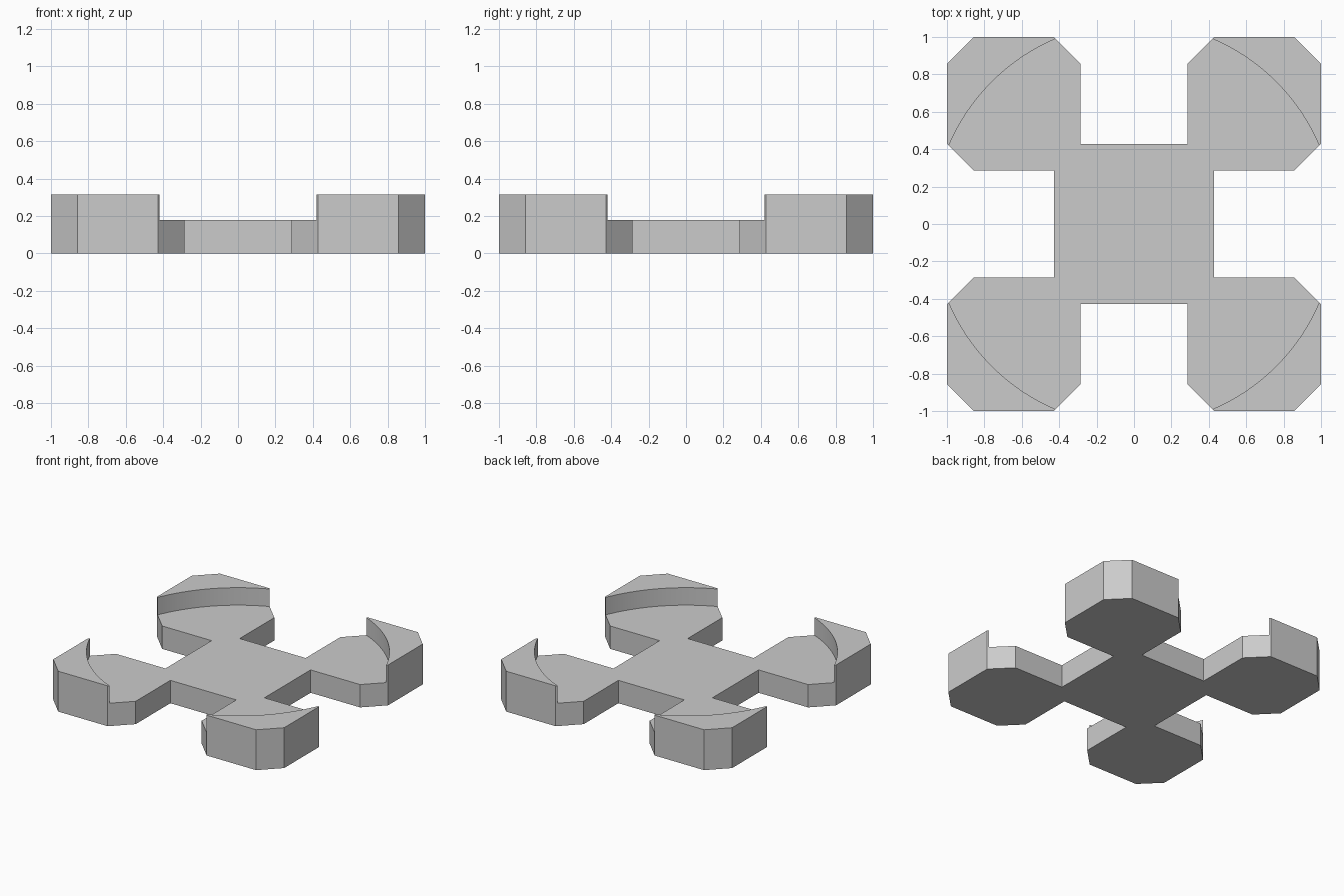
import bpy
import bmesh
from math import pi
from mathutils import Matrix, Vector

if "Cube" in bpy.data.objects:
    bpy.data.objects.remove(bpy.data.objects["Cube"], do_unlink=True)

FLOOR, TOP, ARC_RADIUS = 0.179, 0.316, 1.075
A, B, C = 2 / 7, 3 / 7, 6 / 7

# Material
grey = bpy.data.materials.new("plain grey")
grey.use_nodes = True
colour = (0.6, 0.6, 0.6, 1)
grey.diffuse_color = colour
grey.node_tree.nodes["Principled BSDF"].inputs["Base Color"].default_value = colour


def add_object(name, bm):
    bmesh.ops.recalc_face_normals(bm, faces=bm.faces)
    mesh = bpy.data.meshes.new(name)
    bm.to_mesh(mesh)
    bm.free()
    mesh.materials.append(grey)
    obj = bpy.data.objects.new(name, mesh)
    bpy.context.collection.objects.link(obj)
    return obj


# Cross-shaped base: one chamfered corner pad, repeated around the centre
pad = [(B, A), (C, A), (1, B), (1, C), (C, 1), (B, 1), (A, C), (A, B)]
bm = bmesh.new()
outline = []
for quarter in range(4):
    turn = Matrix.Rotation(quarter * pi / 2, 3, "Z")
    outline += [bm.verts.new(turn @ Vector((x, y, 0))) for x, y in pad]
bottom = bm.faces.new(outline)
raised = bmesh.ops.extrude_face_region(bm, geom=[bottom], use_keep_orig=True)
top_verts = [v for v in raised["geom"] if isinstance(v, bmesh.types.BMVert)]
bmesh.ops.translate(bm, verts=top_verts, vec=(0, 0, TOP))
base = add_object("corner_stand", bm)

# Round recess that leaves a raised curved lip on each pad
bm = bmesh.new()
bmesh.ops.create_cone(bm, cap_ends=True, segments=160, radius1=ARC_RADIUS,
                      radius2=ARC_RADIUS, depth=1,
                      matrix=Matrix.Translation((0, 0, FLOOR + 0.5)))
cutter = add_object("recess_cutter", bm)
cutter.hide_render = True

cut = base.modifiers.new("recess", "BOOLEAN")
cut.operation = "DIFFERENCE"
cut.solver = "EXACT"
cut.object = cutter

# Bake the recess, then smooth only the curved walls
bpy.ops.object.select_all(action="DESELECT")
base.select_set(True)
bpy.context.view_layer.objects.active = base
bpy.ops.object.modifier_apply(modifier=cut.name)
bpy.data.objects.remove(cutter, do_unlink=True)
bpy.ops.object.shade_smooth_by_angle(angle=pi / 6)
